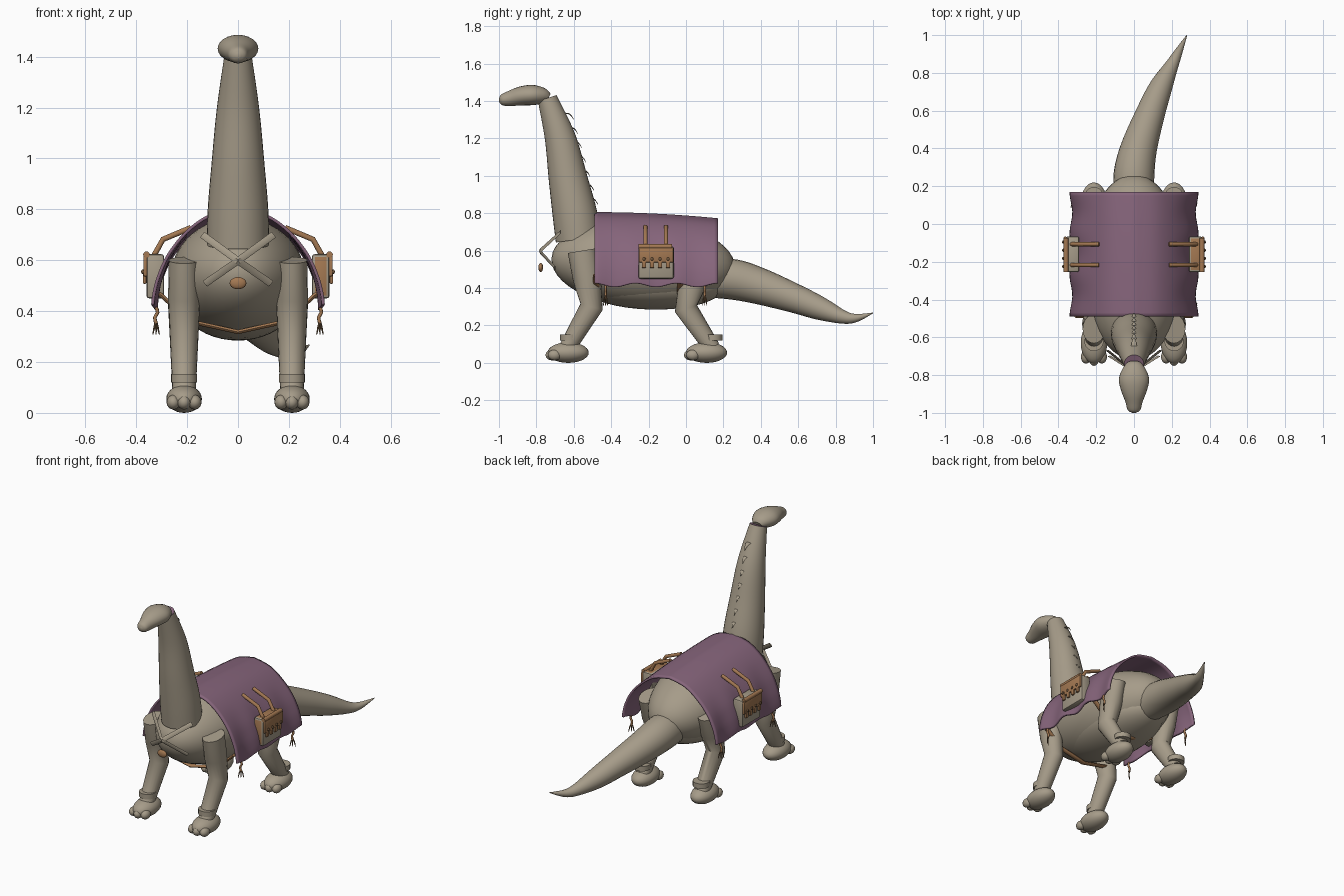
import bpy, bmesh, math
from mathutils import Vector, Matrix

cube = bpy.data.objects.get("Cube")
if cube:
    bpy.data.objects.remove(cube, do_unlink=True)


def material(name, rgb):
    m = bpy.data.materials.new(name)
    m.use_nodes = True
    m.diffuse_color = (*rgb, 1)
    m.node_tree.nodes["Principled BSDF"].inputs["Base Color"].default_value = (*rgb, 1)
    return m


SKIN = material("stone_skin", (.38, .33, .25))
PURPLE = material("dusty_purple", (.24, .13, .20))
LEATHER = material("tan_leather", (.37, .19, .085))
ROPE = material("dark_rope", (.17, .10, .05))


def finish(name, bm, mats, angle=50):
    bmesh.ops.recalc_face_normals(bm, faces=bm.faces)
    mesh = bpy.data.meshes.new(name)
    bm.to_mesh(mesh)
    bm.free()
    for m in mats:
        mesh.materials.append(m)
    ob = bpy.data.objects.new(name, mesh)
    bpy.context.collection.objects.link(ob)
    bpy.ops.object.select_all(action="DESELECT")
    ob.select_set(True)
    bpy.context.view_layer.objects.active = ob
    bpy.ops.object.shade_smooth_by_angle(angle=math.radians(angle))
    return ob


def smooth(rows, steps):
    """Catmull-Rom interpolation of equal-length rows."""
    rows = [Vector(r) for r in rows]
    out = []
    for i in range(len(rows) - 1):
        a, b, c, d = rows[max(i - 1, 0)], rows[i], rows[i + 1], rows[min(i + 2, len(rows) - 1)]
        for k in range(steps):
            t = k / steps
            out.append(b + (c - a) * t / 2 + (a * 2 - b * 5 + c * 4 - d) * t * t / 2
                       + (b * 3 - a - c * 3 + d) * t ** 3 / 2)
    return out + [rows[-1]]


def tube(name, points, radii, mat, ref=(1, 0, 0), sides=24, steps=1):
    """Loft of rings; each radius is a number or a (side, depth) pair."""
    pts = smooth(points, steps)
    rad = smooth([r if isinstance(r, tuple) else (r, r) for r in radii], steps)
    bm = bmesh.new()
    rings = []
    for i, p in enumerate(pts):
        t = (pts[min(i + 1, len(pts) - 1)] - pts[max(i - 1, 0)]).normalized()
        u = Vector(ref)
        u = (u - t * u.dot(t)).normalized()
        v = t.cross(u)
        angles = [math.tau * k / sides for k in range(sides)]
        rings.append([bm.verts.new(p + u * math.cos(a) * rad[i][0] + v * math.sin(a) * rad[i][1])
                      for a in angles])
    for a, b in zip(rings, rings[1:]):
        for k in range(sides):
            bm.faces.new((a[k], a[k - 1], b[k - 1], b[k]))
    bm.faces.new(rings[0])
    bm.faces.new(rings[-1])
    return finish(name, bm, [mat])


def ball(name, loc, size, mat, tilt=0, seg=28):
    bm = bmesh.new()
    m = Matrix.Translation(loc) @ Matrix.Rotation(tilt, 4, "X") @ Matrix.Diagonal((*size, 1))
    bmesh.ops.create_uvsphere(bm, u_segments=seg, v_segments=seg // 2, radius=1, matrix=m)
    return finish(name, bm, [mat])


def box(name, loc, size, mats, bevel=0, rule=None):
    bm = bmesh.new()
    bmesh.ops.create_cube(bm, size=1, matrix=Matrix.Translation(loc) @ Matrix.Diagonal((*size, 1)))
    bm.normal_update()
    if rule:
        for f in bm.faces:
            f.material_index = rule(f.normal)
    if bevel:
        bmesh.ops.bevel(bm, geom=bm.edges[:], offset=bevel, segments=2, affect="EDGES", profile=.5)
    return finish(name, bm, mats, 30)


# Torso and belly
ball("body", (0, -.228, .53), (.265, .492, .238), SKIN, -.06, 48)
ball("belly", (0, -.19, .425), (.215, .40, .14), SKIN, -.03, 40)

# Neck, with a purple cap behind the head
neck = tube("neck", [(0, -.575, .66), (0, -.595, .8), (0, -.63, .98), (0, -.672, 1.2), (0, -.742, 1.415)],
            [.122, .119, .104, .083, .052], SKIN, steps=6, sides=32)
neck.data.materials.append(PURPLE)
for f in neck.data.polygons:
    if f.normal.z > .8 and f.center.z > 1.35:
        f.material_index = 1

# Head
tube("head", [(0, -.735, 1.415), (0, -.765, 1.427), (0, -.82, 1.432), (0, -.88, 1.427),
              (0, -.94, 1.414), (0, -.985, 1.405), (0, -1, 1.403)],
     [(.035, .025), (.06, .043), (.08, .054), (.069, .051), (.046, .041), (.033, .029), (.008, .008)],
     SKIN, steps=4)

# Hooked scales down the back of the neck
for i in range(7):
    t = i / 6
    y, z = -.65 + .13 * t, 1.335 - .455 * t
    tube("neck_scale", [(0, y, z), (0, y + .03, z - .006), (0, y + .05, z - .035)],
         [(.016, .003), (.011, .003), (.001, .001)], SKIN, sides=8, steps=3)

# Tail
tube("tail", [(0, .12, .455), (0, .26, .445), (.025, .4, .408), (.085, .58, .345), (.14, .72, .29),
              (.2, .84, .245), (.235, .91, .24), (.28, 1, .267)],
     [.105, .108, .097, .078, .062, .036, .022, .002], SKIN, steps=5)

# Legs, feet, toes and ankle bands
LEGS = {"front": ((-.555, .60), (-.505, .30), (-.635, .08), -.63, -.622),
        "back": ((.07, .56), (0, .29), (.14, .08), .11, .145)}
for s in (1, -1):
    for end, (hip, knee, ankle, foot, band) in LEGS.items():
        x = .212 * s
        mid = [(a + b) / 2 for a, b in zip(hip, knee)]
        tube(end + "_leg", [(x, *hip), (x, *mid), (x, *knee), (x, *ankle)],
             [(.06, .078), (.063, .075), (.056, .062), (.046, .044)], SKIN, sides=20)
        ball(end + "_foot", (x, foot, .055), (.07, .11, .055), SKIN)
        for k in (-1, 0, 1):
            ball(end + "_toe", (x + k * .042, foot - .085 + abs(k) * .012, .042),
                 (.027, .036, .029), SKIN, seg=16)
        tube(end + "_ankle_band", [(x, band, .12), (x, band, .152)], [.051, .051], SKIN, sides=20)

# Draped blanket with rippled hems
profile = [(0, .80), (.11, .775), (.2, .712), (.27, .62), (.308, .53), (.324, .46), (.328, .415)]
half = smooth(profile, 4)
arch = [Vector((-p.x, p.y)) for p in half[:0:-1]] + half
bm = bmesh.new()
rows = []
for j in range(33):
    t = j / 32
    row = []
    for p in arch:
        w = max(0, (.72 - p.y) / .3)
        ripple = math.cos(math.tau * 3 * t) * w
        row.append(bm.verts.new((p.x * (1 + .022 * ripple), -.49 + .66 * t,
                                 p.y - .033 * t * t * (1 - min(w, 1)) + .010 * ripple)))
    rows.append(row)
for a, b in zip(rows, rows[1:]):
    for k in range(len(arch) - 1):
        bm.faces.new((a[k], a[k + 1], b[k + 1], b[k]))
blanket = finish("blanket", bm, [PURPLE])
mod = blanket.modifiers.new("thickness", "SOLIDIFY")
mod.thickness = .012
mod.offset = 0

# Saddlebags with tabbed flaps and carrying straps
for s in (1, -1):
    rule = (lambda n: 1 if n.y < -.5 or n.z > .5 else 0) if s > 0 else None
    box("saddlebag", (.325 * s, -.16, .537), (.07, .19, .175), [SKIN, LEATHER], .012, rule)
    box("bag_flap", (.364 * s, -.16, .577), (.016, .185, .08), [LEATHER], .005)
    tube("flap_roll", [(.36 * s, -.255, .622), (.36 * s, -.075, .622)], [.013, .013], LEATHER, sides=12)
    for k in range(4):
        y = -.225 + k * .043
        box("flap_tab", (.367 * s, y, .535), (.014, .022, .055), [LEATHER], .004)
        ball("flap_stud", (.375 * s, y, .555), (.006, .009, .009), ROPE, seg=10)
    for y in (-.217, -.107):
        tube("bag_strap", [(.185 * s, y, .728), (.295 * s, y, .682), (.335 * s, y, .61)],
             [.011] * 3, LEATHER, ref=(0, 1, 0), sides=12)

# Girth straps under the belly
for y, low in ((-.48, .318), (-.03, .292)):
    tube("girth_strap", [(-.31, y, .47), (-.19, y, .36), (0, y, low), (.19, y, .36), (.31, y, .47)],
         [(.017, .009)] * 5, LEATHER, ref=(0, 1, 0), sides=10)

# Crossed chest bands and pendant
for s in (1, -1):
    tube("chest_band", [(-.14 * s, -.67, .70), (0, -.782, .598), (.13 * s, -.70, .508)],
         [(.014, .003)] * 3, SKIN, ref=(s, 0, 1), sides=8)
ball("pendant", (0, -.777, .51), (.033, .013, .024), LEATHER, seg=20)

# Tassels at the blanket corners
for s in (1, -1):
    for y in (-.43, .10):
        x = .322 * s
        tube("tassel_cord", [(x, y, .415), (x + .006, y, .395), (x - .005, y, .375), (x, y, .352)],
             [.007] * 4, LEATHER, sides=8, steps=2)
        for k in (-1, 0, 1):
            tube("tassel_strand", [(x, y, .36), (x + .006 * k, y + .008 * k, .34),
                                   (x + .013 * k, y + .011 * k, .308)],
                 [.005, .004, .002], ROPE, sides=6)
